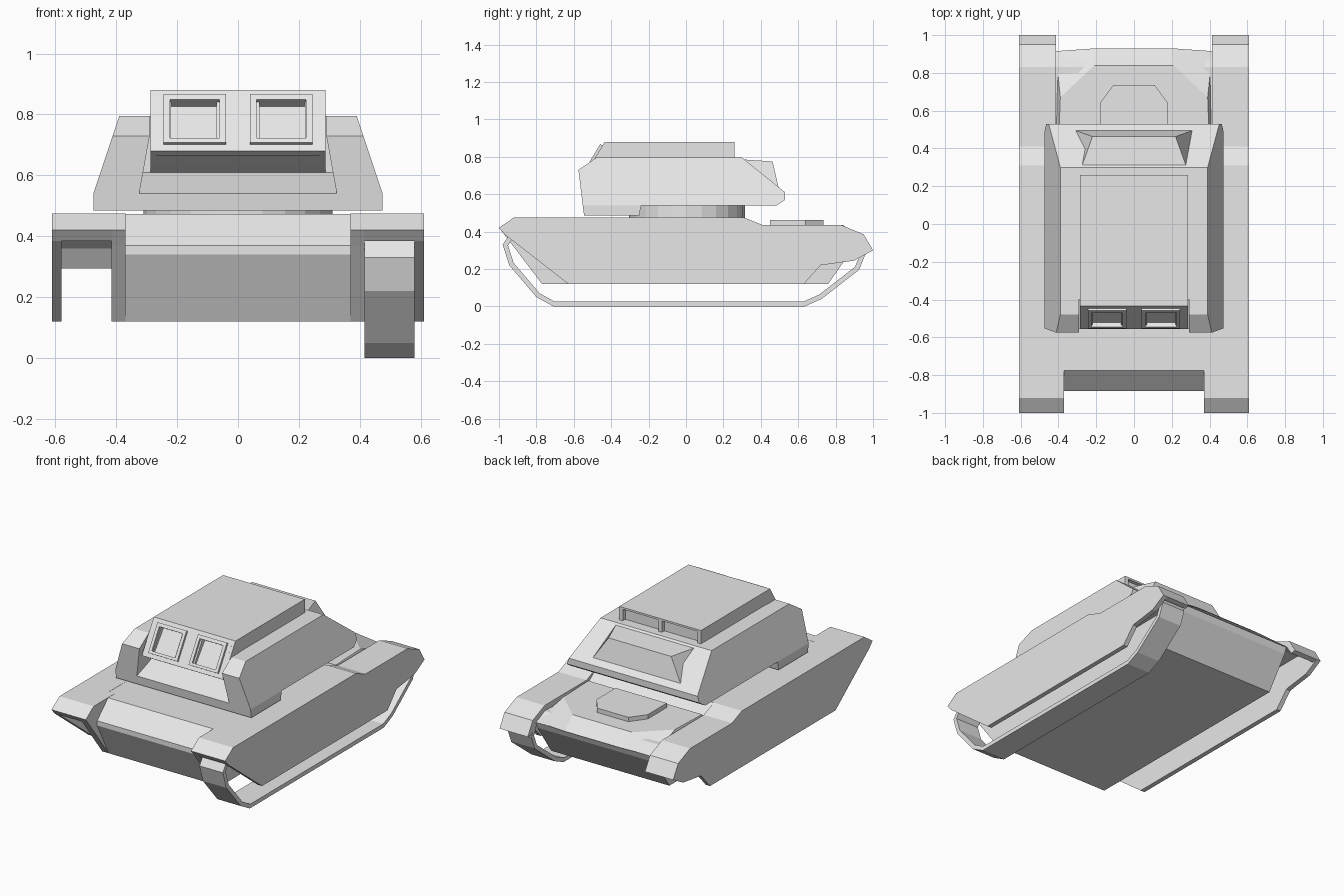
import bpy, bmesh, math
from mathutils import Vector, Matrix

if "Cube" in bpy.data.objects:
    bpy.data.objects.remove(bpy.data.objects["Cube"])

grey = bpy.data.materials.new("plain_grey")
grey.use_nodes = True
grey.diffuse_color = (0.8, 0.8, 0.8, 1)
grey.node_tree.nodes["Principled BSDF"].inputs["Base Color"].default_value = (0.8, 0.8, 0.8, 1)


def finish(name, bm):
    bmesh.ops.recalc_face_normals(bm, faces=bm.faces)
    mesh = bpy.data.meshes.new(name)
    bm.to_mesh(mesh)
    bm.free()
    mesh.materials.append(grey)
    ob = bpy.data.objects.new(name, mesh)
    bpy.context.collection.objects.link(ob)
    return ob


def bridge(name, ring_a, ring_b):
    """Closed solid between two matching outlines."""
    bm = bmesh.new()
    a = [bm.verts.new(p) for p in ring_a]
    b = [bm.verts.new(p) for p in ring_b]
    bm.faces.new(a)
    bm.faces.new(b)
    for i in range(len(a)):
        j = (i + 1) % len(a)
        bm.faces.new((a[i], a[j], b[j], b[i]))
    return finish(name, bm)


def loft(name, profile, inner, outer):
    """Side profile (y, z) spanned between two x positions given as numbers or functions of z."""
    at = lambda w, z: w(z) if callable(w) else w
    return bridge(name, [(at(inner, z), y, z) for y, z in profile],
                  [(at(outer, z), y, z) for y, z in profile])


def pair(name, profile, inner, outer):
    for side, s in (("left", 1), ("right", -1)):
        flip = lambda w: (lambda z: s * w(z)) if callable(w) else s * w
        loft(f"{side}_{name}", profile, flip(inner), flip(outer))


def mirrored(half):
    return half + [(-x, y) for x, y in reversed(half)]


def box(bm, x0, x1, y0, y1, z0, z1, frame=Matrix()):
    m = Matrix.Translation(((x0 + x1) / 2, (y0 + y1) / 2, (z0 + z1) / 2))
    m = m @ Matrix.Diagonal((x1 - x0, y1 - y0, z1 - z0, 1))
    bmesh.ops.create_cube(bm, size=1, matrix=frame @ m)


# Hull between the track guards
loft("hull", [(-.775, .474), (-.885, .37), (-.885, .34), (-.77, .12), (.76, .12),
              (.9, .32), (.915, .36), (.83, .40), (.41, .40), (.31, .474)], -.415, .415)
pair("hull_front_cheek", [(-1, .42), (-.92, .475), (-.7, .475), (-.7, .12), (-.77, .12), (-.96, .37)], .37, .415)

# Track guards and side skirts
top = [(-1, .42), (-.92, .475), (.31, .475), (.41, .435), (.83, .435), (.95, .385), (1, .3)]
under = [(.965, .295), (.92, .36), (.82, .4), (-.93, .4), (-.97, .385)]
pair("track_guard", top + under, .412, .61)
pair("side_skirt", top + [(.9, .245), (.72, .22), (.63, .12), (-.63, .12), (-.97, .385)], .58, .61)

# Single track on the left side
path = [(-.98, .33), (-.945, .22), (-.80, .05), (-.71, 0), (.635, 0), (.725, .04),
        (.925, .195), (.96, .28), (.93, .35), (.85, .39), (-.94, .39)]
bm = bmesh.new()
rings = []
for i, p in enumerate(path):
    p, a, b = Vector(p), Vector(path[i - 1]), Vector(path[(i + 1) % len(path)])
    d1, d2 = (p - a).normalized(), (b - p).normalized()
    n = Vector((-d1.y - d2.y, d1.x + d2.x)).normalized()
    q = p + n * .026 / n.dot(Vector((-d1.y, d1.x)))
    rings.append([bm.verts.new((x, *v)) for x, v in ((.415, p), (.58, p), (.58, q), (.415, q))])
for i, r in enumerate(rings):
    t = rings[(i + 1) % len(rings)]
    for k in range(4):
        m = (k + 1) % 4
        bm.faces.new((r[k], r[m], t[m], t[k]))
finish("left_track", bm)

# Raised rear deck and its hatch
deck_top = mirrored([(.40, .41), (.39, .67), (.21, .84)])
deck_base = mirrored([(.415, .40), (.415, .915), (.2, .93)])
bridge("rear_deck", [(x, y, .39 if y < .5 else .365) for x, y in deck_base],
       [(x, y, .435) for x, y in deck_top])
hatch = mirrored([(.18, .45), (.18, .64), (.11, .735)])
bridge("deck_hatch", [(x, y, .42) for x, y in hatch], [(x, y, .463) for x, y in hatch])

# Turret ring
bm = bmesh.new()
bmesh.ops.create_cone(bm, cap_ends=True, segments=24, radius1=.31, radius2=.31, depth=.08,
                      matrix=Matrix.Translation((0, .005, .505)))
finish("turret_ring", bm)

# Turret body, its front lip and the cheeks beside the front notch
slope = lambda z: .475 - max(0, z - .54) * .333
mirror_slope = lambda z: -slope(z)
loft("turret_body", [(-.552, .54), (-.40, .61), (-.40, .795), (.3, .795), (.53, .61),
                     (.53, .57), (.485, .54)], mirror_slope, slope)
loft("turret_front_lip", [(-.545, .485), (-.25, .485), (-.24, .54), (-.552, .54)], -.475, .475)
pair("turret_cheek", [(-.552, .54), (-.575, .73), (-.48, .795), (-.40, .795), (-.40, .54)],
     lambda z: .29 + max(0, .73 - z) * .18, slope)

# Tapered bin on the turret rear
bridge("rear_bin",
       [(-.275, .31, .785), (.275, .31, .785), (.22, .463, .775), (-.22, .463, .775)],
       [(-.31, .31, .64), (.31, .31, .64), (.31, .495, .635), (-.31, .495, .635)])

# Roof box, open at both ends over recessed panels
loft("roof_box_core", [(-.40, .87), (.235, .87), (.235, .7), (-.40, .62), (-.535, .69)], -.27, .27)
loft("roof_box_lid", [(-.435, .88), (.26, .88), (.26, .868), (-.442, .868)], -.287, .287)
pair("roof_box_wall", [(-.442, .868), (.26, .868), (.26, .7), (-.40, .61), (-.45, .63), (-.555, .68)], .262, .287)
loft("roof_box_sill", [(-.555, .68), (-.543, .70), (-.40, .70), (-.40, .61), (-.45, .63)], -.262, .262)
bm = bmesh.new()
box(bm, -.012, .012, .23, .26, .78, .87)
finish("rear_panel_post", bm)

# Front plate with two framed windows, laid out in the sloping plane
up = Vector((0, .12, .2))
height = up.length
up.normalize()
out = Vector((0, -up.z, up.y))
plane = Matrix((Vector((1, 0, 0)), up, out)).transposed().to_4x4()
plane.translation = (0, -.555, .68)
bm = bmesh.new()
for x0, x1 in ((-.27, -.22), (-.07, .07), (.22, .27)):
    box(bm, x0, x1, 0, height, -.03, 0, plane)
box(bm, -.27, .27, 0, .04, -.03, 0, plane)
box(bm, -.27, .27, height - .045, height, -.03, 0, plane)
finish("front_plate", bm)
for side, c in (("left", .142), ("right", -.142)):
    bm = bmesh.new()
    for x0, x1, v0, v1 in ((-.102, -.082, .025, .21), (.082, .102, .025, .21),
                           (-.082, .082, .025, .042), (-.082, .082, .188, .21)):
        box(bm, c + x0, c + x1, v0, v1, -.02, .014, plane)
    finish(f"{side}_window_frame", bm)
